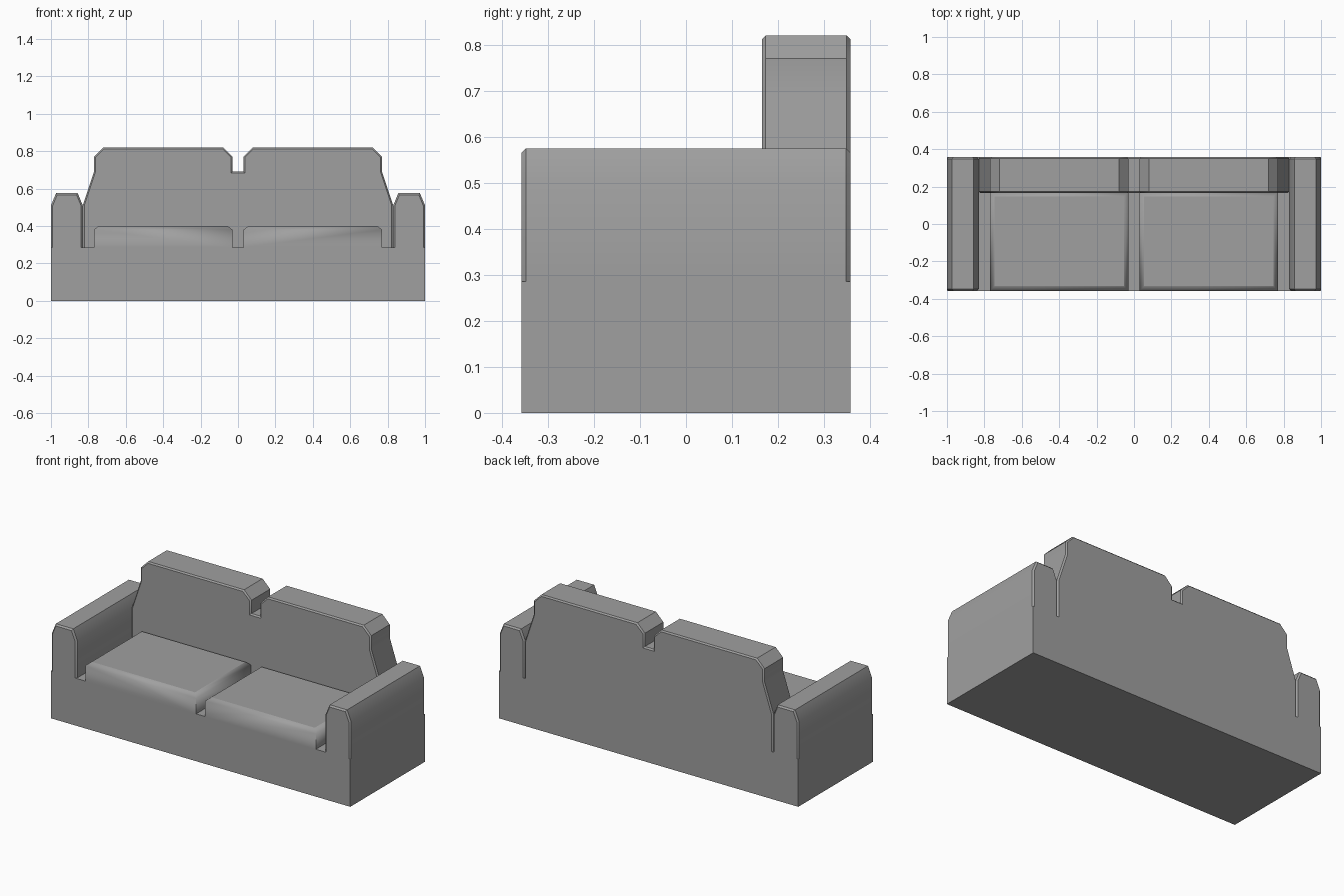
import bpy
import bmesh
import math
from mathutils import Vector

old = bpy.data.objects.get("Cube")
if old:
    bpy.data.objects.remove(old, do_unlink=True)

BASE_TOP = 0.286
DEPTH = 0.357      # half depth of the sofa
BACK_FRONT = 0.165

fabric = bpy.data.materials.new("grey_fabric")
fabric.use_nodes = True
grey = (0.35, 0.35, 0.35, 1)
fabric.diffuse_color = grey
fabric.node_tree.nodes["Principled BSDF"].inputs["Base Color"].default_value = grey


def finish(name, bm, mirror=False, angle=40):
    """Turn a bmesh into a shaded, optionally mirrored object."""
    bmesh.ops.recalc_face_normals(bm, faces=bm.faces)
    mesh = bpy.data.meshes.new(name)
    bm.to_mesh(mesh)
    bm.free()
    mesh.materials.append(fabric)
    obj = bpy.data.objects.new(name, mesh)
    bpy.context.collection.objects.link(obj)
    bpy.ops.object.select_all(action='DESELECT')
    obj.select_set(True)
    bpy.context.view_layer.objects.active = obj
    bpy.ops.object.shade_smooth_by_angle(angle=math.radians(angle))
    if mirror:
        mod = obj.modifiers.new("Mirror", 'MIRROR')
        mod.use_mirror_merge = False
    return obj


def prism(profile, y0, y1, chamfer=0):
    """Extrude an x-z profile along y and chamfer the rims of both ends."""
    bm = bmesh.new()
    face = bm.faces.new([bm.verts.new((x, y0, z)) for x, z in profile])
    new = bmesh.ops.extrude_face_region(bm, geom=[face])["geom"]
    moved = [v for v in new if isinstance(v, bmesh.types.BMVert)]
    bmesh.ops.translate(bm, vec=Vector((0, y1 - y0, 0)), verts=moved)
    bmesh.ops.recalc_face_normals(bm, faces=bm.faces)
    if chamfer:
        rims = [e for e in bm.edges
                if abs(e.verts[0].co.y - e.verts[1].co.y) < 1e-5
                and max(v.co.z for v in e.verts) > BASE_TOP + 0.01]
        bmesh.ops.bevel(bm, geom=rims, offset=chamfer, segments=1,
                        profile=0.5, affect='EDGES')
    return bm


def rectangle(x0, x1, z0, z1):
    return [(x0, z0), (x1, z0), (x1, z1), (x0, z1)]


# Base block
finish("base", prism(rectangle(-1, 1, 0, BASE_TOP), -DEPTH, DEPTH))

# Armrests with tapered tops
arm = [(0.83, BASE_TOP), (1, BASE_TOP), (1, 0.51), (0.973, 0.575),
       (0.857, 0.575), (0.83, 0.51)]
finish("armrests", prism(arm, -DEPTH, DEPTH, 0.009), mirror=True)

# Backrest with sloping shoulders and a notch in the middle
half = [(0.83, BASE_TOP), (0.83, 0.51), (0.77, 0.69), (0.77, 0.77),
        (0.72, 0.82), (0.08, 0.82), (0.03, 0.77), (0.03, 0.69)]
outline = half + [(-x, z) for x, z in reversed(half)]
finish("backrest", prism(outline, BACK_FRONT, DEPTH, 0.008))

# Seat cushions with sloped rims around a flat top
bm = prism(rectangle(0.03, 0.77, BASE_TOP, 0.38), -DEPTH, BACK_FRONT + 0.007)
top = max(bm.faces, key=lambda f: f.calc_center_median().z)
bmesh.ops.inset_region(bm, faces=[top], thickness=0.035)
bmesh.ops.translate(bm, vec=Vector((0, 0, 0.02)), verts=list(top.verts))
cushions = finish("seat_cushions", bm, mirror=True, angle=65)
for poly in cushions.data.polygons:
    if poly.normal.z > 0.99:
        poly.use_smooth = False
